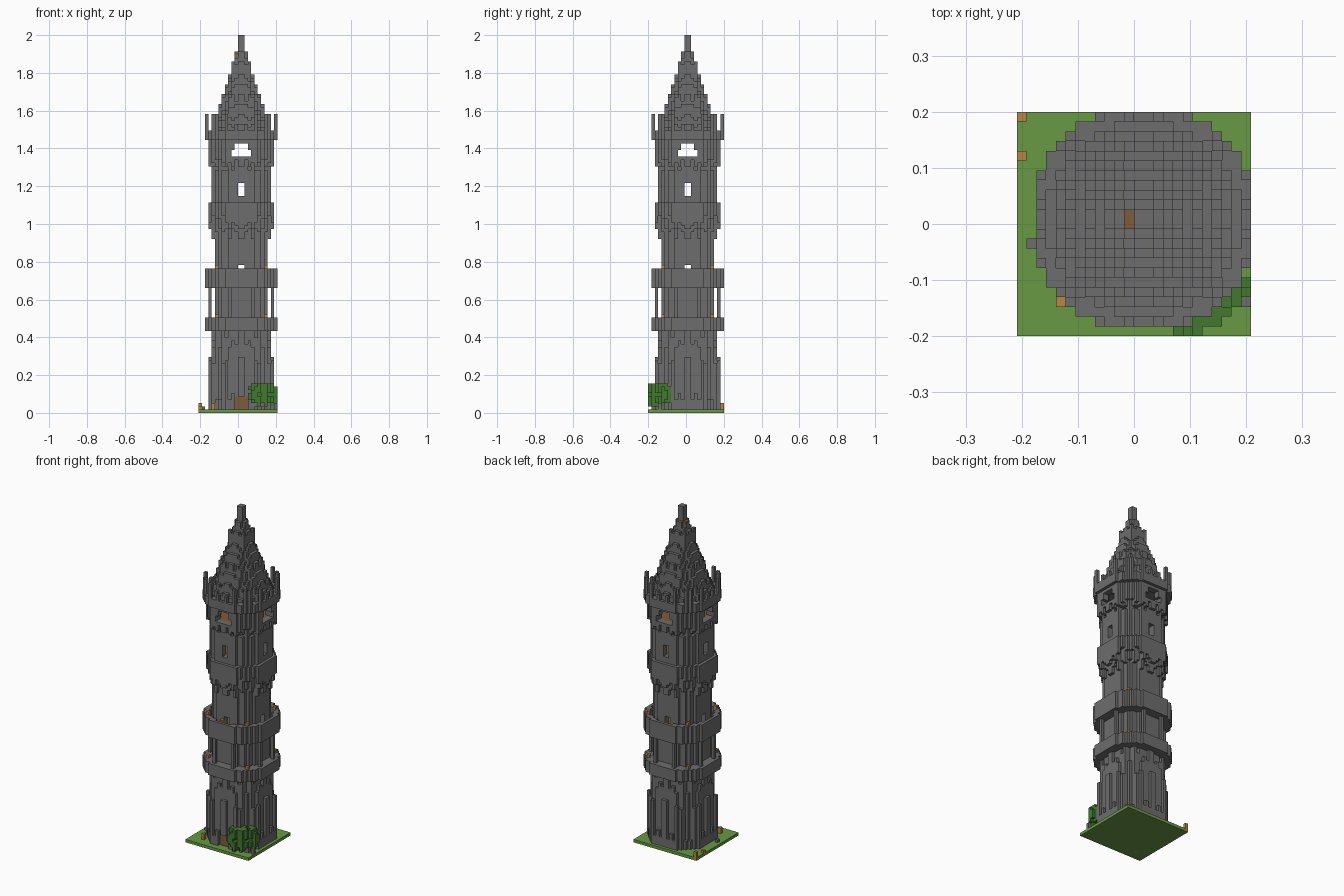
import bpy, bmesh, math, random
from mathutils import Vector

random.seed(7)

cube = bpy.data.objects.get("Cube")
if cube:
    bpy.data.objects.remove(cube, do_unlink=True)

NX, NY, NZ = 24, 23, 115      # size in blocks
V = 2 / NZ                    # block size
CX, CY = 13, 12               # tower axis, in blocks
solid = {}                    # block -> part name
noise = {}                    # remembered random values


def material(name, rgb):
    m = bpy.data.materials.new(name)
    m.diffuse_color = (*rgb, 1)
    m.use_nodes = True
    b = m.node_tree.nodes["Principled BSDF"]
    b.inputs["Base Color"].default_value = (*rgb, 1)
    b.inputs["Roughness"].default_value = 0.9
    return m


stone = material("grey stone", (0.155, 0.155, 0.155))
grass = material("grass green", (0.14, 0.32, 0.058))
leaf = material("leaf green", (0.055, 0.19, 0.03))
wood = material("brown wood", (0.21, 0.108, 0.045))
amber = material("amber wood", (0.46, 0.25, 0.055))

columns = [(i, j, i + 0.5 - CX, j + 0.5 - CY) for i in range(NX) for j in range(NY)]


def rand(x, y, salt):
    """Repeatable noise, mirrored over both axes and the diagonal."""
    a, b = sorted((abs(x), abs(y)))
    return noise.setdefault((a, b, salt), random.random())


def disc(part, r, z0, z1, rag0=0, rag1=0, inner=0):
    """Round slab of blocks; rag0 and rag1 roughen its lower and upper rim."""
    for i, j, x, y in columns:
        d = math.hypot(x, y)
        if inner <= d <= r + 0.6 and max(abs(x), abs(y)) < r:
            edge = d > r - 0.4
            lo = z0 + int(edge * rand(x, y, z0) * (rag0 + 0.99))
            hi = z1 - int(edge * rand(x, y, z1) * (rag1 + 0.99))
            for k in range(lo, hi):
                solid.setdefault((i, j, k), part)


def hollow(r, z0, z1):
    """Round room with a wooden floor."""
    for i, j, x, y in columns:
        if math.hypot(x, y) < r:
            for k in range(z0, z1):
                solid.pop((i, j, k), None)
            solid[i, j, z0] = "wooden_floors"


def around(part, x, y, z0, z1):
    """Upright repeated on all four sides, mirrored."""
    for a, b in ((x, y), (y, x)):
        for sx in (-1, 1):
            for sy in (-1, 1):
                for k in range(z0, z1):
                    solid[int(CX + sx * a - 0.5), int(CY + sy * b - 0.5), k] = part


def window(half, z0, z1, reach):
    """Opening cut through all four sides."""
    for i, j, x, y in columns:
        if min(abs(x), abs(y)) < half and math.hypot(x, y) < reach:
            for k in range(z0, z1):
                solid.pop((i, j, k), None)


# tower shaft and flared base
disc("shaft", 8, 1, 84)
disc("shaft", 9, 1, 25, 0, 5)
disc("shaft", 10, 1, 17, 0, 13)
# lower galleries with posts between them
disc("lower_gallery", 11, 25, 29)
disc("upper_gallery", 11, 38, 40)
disc("upper_gallery", 11, 40, 44, inner=10.1)
around("gallery_posts", 9.5, 3.5, 29, 38)
# corbelled storeys
disc("corbel_storey", 9, 53, 59, 5)
disc("corbel_storey", 10, 56, 64, 4)
disc("middle_storey", 9, 64, 77, 0, 3)
disc("belfry", 10, 75, 84, 2)
disc("parapet", 11, 83, 85)
disc("parapet", 11, 85, 86, inner=10.1)

# rooms and windows
for r, z0, z1 in ((6, 1, 40), (6, 40, 65), (7, 65, 77), (8, 77, 83)):
    hollow(r, z0, z1)
window(1, 41, 45, 9)
window(1, 66, 70, 12)
window(3, 78, 80, 12)
window(2, 80, 82, 12)

# stepped spire
z = 84
for r, h in ((9, 4), (8, 3), (7, 3), (6, 3), (5, 3), (4, 3), (3, 4), (2, 3)):
    disc("spire", r, z, z + h, 0, 2)
    z += h
disc("spire", 0.9, z, NZ)

# pinnacles on the parapet
around("pinnacles", 10.5, 4.5, 85, 91)
around("pinnacles", 8.5, 7.5, 85, 91)
around("pinnacles", 10.5, 1.5, 85, 88)

# torches on the gallery diagonals, by the gallery door and on the spire
around("torches", 7.5, 7.5, 43, 45)
around("torches", 7.5, 7.5, 29, 30)
solid[11, 3, 43] = "torches"
for j in (11, 12):
    solid[11, j, 109] = "spire_lamp"

# recessed front door
for i, j, x, y in columns:
    if abs(x) < 2 and y < -6:
        for k in range(1, 5):
            solid.pop((i, j, k), None)
            if -9 < y < -7:
                solid[i, j, k] = "door"

# ground slab, stakes, rocks and a bush trunk
for i, j, x, y in columns:
    solid[i, j, 0] = "ground"
for i, j, h in ((0, 22, 3), (0, 18, 2), (4, 3, 3)):
    for k in range(h):
        solid[i, j, k] = "stakes"
for i, j, h in ((23, 3, 3), (22, 4, 2), (21, 3, 3), (19, 2, 2), (17, 1, 2), (1, 9, 2)):
    for k in range(1, h):
        solid.setdefault((i, j, k), "rocks")
for k in range(1, 4):
    solid.setdefault((20, 3, k), "bush_trunk")

# bush hugging the tower
centre = Vector((19.3, 3.9, 5.5))
for i, j, x, y in columns:
    for k in range(2, 9):
        off = Vector((i + 0.5, j + 0.5, k + 0.5)) - centre
        if off.length < 4.8 and math.hypot(x, y) < 13 and rand(x, y, k) < (0.85 if k > 2 else 0.3):
            solid.setdefault((i, j, k), "bush")

# the six sides of a block: outward direction and corner ring
SIDES = []
for axis in range(3):
    for s in (0, 1):
        n, o, u, w = Vector(), Vector(), Vector(), Vector()
        n[axis] = 2 * s - 1
        o[axis] = s
        u[(axis + 1) % 3] = 1
        w[(axis + 2) % 3] = 1
        ring = [o, o + u, o + u + w, o + w]
        SIDES.append((tuple(int(c) for c in n), ring if s else ring[::-1]))

COLOURS = {"ground": grass, "bush": leaf, "door": wood, "wooden_floors": wood, "bush_trunk": wood,
           "spire_lamp": wood, "torches": amber, "stakes": amber}
ORIGIN = Vector((NX / 2, NY / 2, 0))


def build(part):
    """One mesh per part from the exposed block sides."""
    bm = bmesh.new()
    corners = {}

    def corner(p):
        key = tuple(p)
        if key not in corners:
            corners[key] = bm.verts.new((p - ORIGIN) * V)
        return corners[key]

    for cell, owner in solid.items():
        if owner == part:
            for n, ring in SIDES:
                if tuple(c + d for c, d in zip(cell, n)) not in solid:
                    bm.faces.new([corner(Vector(cell) + p) for p in ring])
    mesh = bpy.data.meshes.new(part)
    bm.to_mesh(mesh)
    bm.free()
    mesh.materials.append(COLOURS.get(part, stone))
    bpy.context.collection.objects.link(bpy.data.objects.new(part, mesh))


for part in sorted(set(solid.values())):
    build(part)
